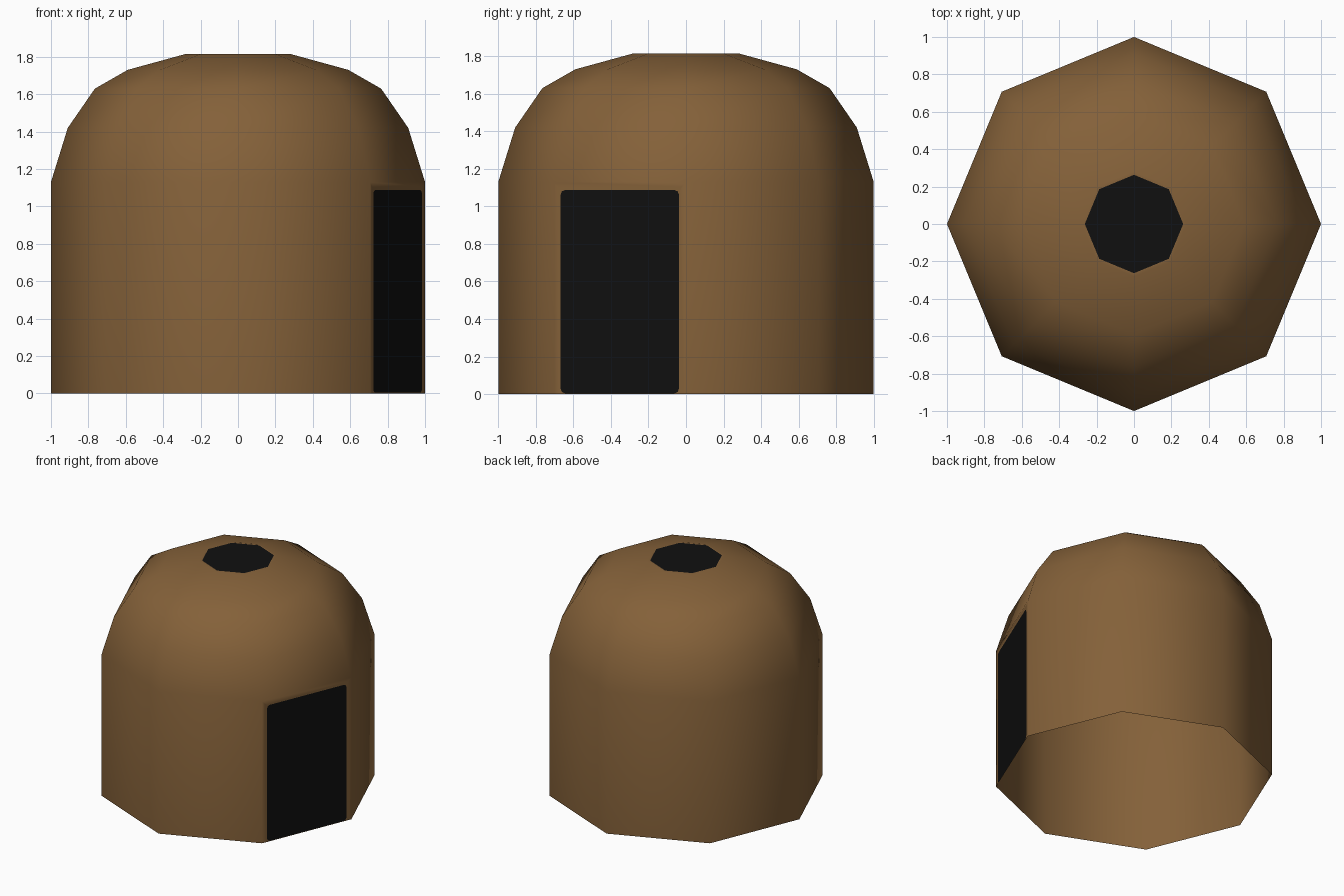
import bpy, bmesh, math
from mathutils import Vector

if "Cube" in bpy.data.objects:
    bpy.data.objects.remove(bpy.data.objects["Cube"])


def material(name, rgb):
    m = bpy.data.materials.new(name)
    m.diffuse_color = (*rgb, 1)
    m.use_nodes = True
    m.node_tree.nodes["Principled BSDF"].inputs["Base Color"].default_value = m.diffuse_color
    return m


mesh = bpy.data.meshes.new("hut_shell")
hut = bpy.data.objects.new("hut_shell", mesh)
bpy.context.collection.objects.link(hut)
mesh.materials.append(material("earth brown", (0.231, 0.119, 0.041)))
mesh.materials.append(material("opening black", (0.005, 0.005, 0.005)))

# Eight-sided shell: (radius, height) profile, open underneath
SIDES = 8
profile = [(1, 0), (1, 1.13), (0.91, 1.42), (0.765, 1.63),
           (0.59, 1.73), (0.28, 1.815), (0.263, 1.815)]
bm = bmesh.new()
rings = [[bm.verts.new((r * math.cos(math.tau * i / SIDES),
                        r * math.sin(math.tau * i / SIDES), z))
          for i in range(SIDES)] for r, z in profile]
walls = []
for lower, upper in zip(rings, rings[1:]):
    for i in range(SIDES):
        j = (i + 1) % SIDES
        walls.append(bm.faces.new((lower[i], lower[j], upper[j], upper[i])))

# Smoke hole painted in the flat top
bm.faces.new(rings[-1]).material_index = 1

# Door: inset into the front right wall, then corners rounded off
door = walls[SIDES - 1]
start, end = Vector((0.7071, -0.7071, 0)), Vector((1, 0, 0))
bmesh.ops.inset_individual(bm, faces=[door], thickness=0.03)
door.material_index = 1
for v in door.verts:
    p = start.lerp(end, 0.055 if v.co.y < -0.35 else 0.947)
    p.z = 0.004 if v.co.z < 0.5 else 1.087
    v.co = p
bmesh.ops.bevel(bm, geom=list(door.verts), offset=0.025, segments=2,
                profile=0.5, affect='VERTICES')

for f in bm.faces:
    f.smooth = True
bm.to_mesh(mesh)
bm.free()
